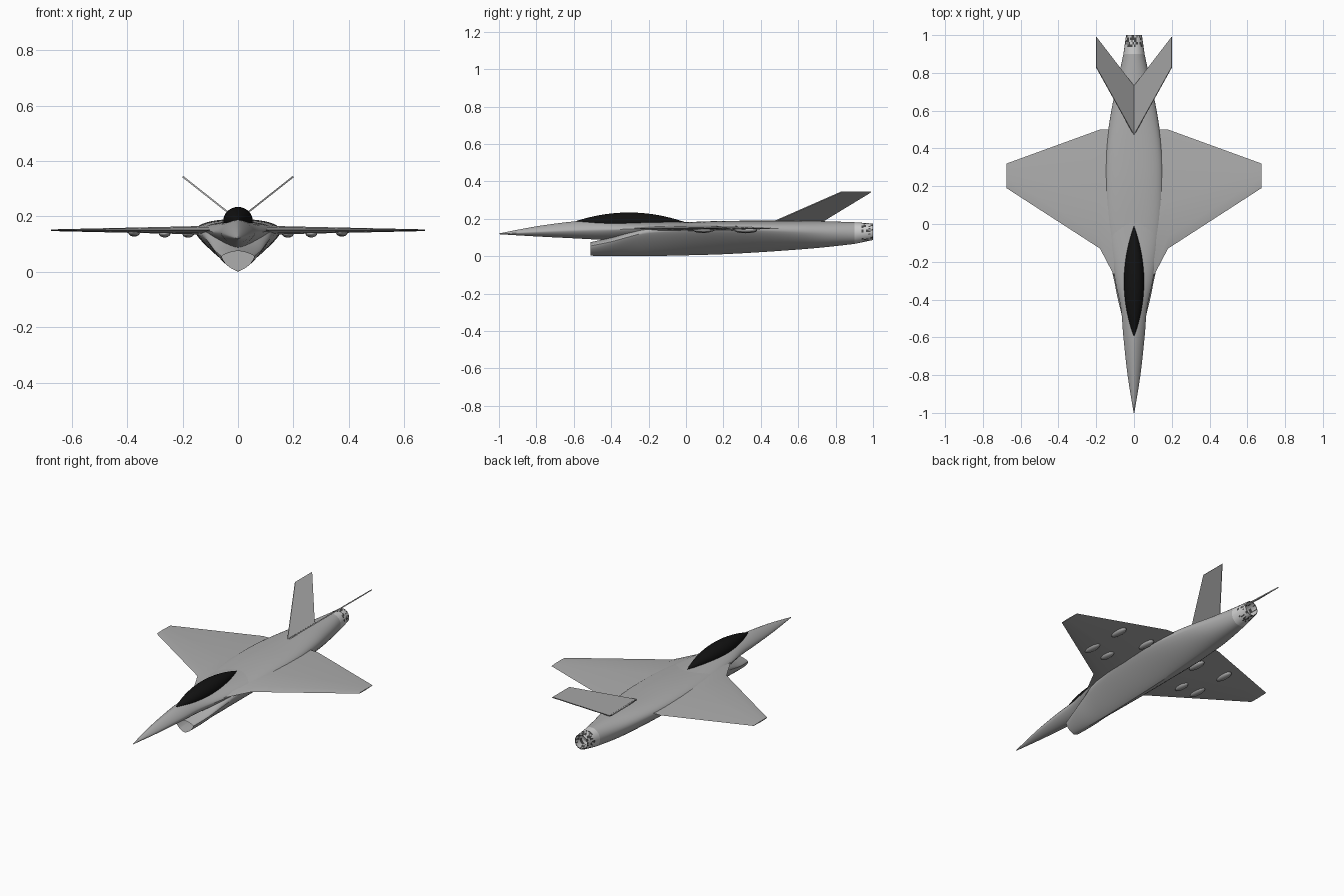
import bpy, bmesh, math, random

random.seed(4)
if "Cube" in bpy.data.objects:
    bpy.data.objects.remove(bpy.data.objects["Cube"])


def material(name, r, g, b):
    m = bpy.data.materials.new(name)
    m.use_nodes = True
    m.diffuse_color = (r, g, b, 1)
    m.node_tree.nodes["Principled BSDF"].inputs["Base Color"].default_value = (r, g, b, 1)
    return m


GREY = material("body grey", 0.42, 0.42, 0.42)
PALE = material("nozzle pale grey", 0.62, 0.62, 0.62)
DARK = material("nozzle dark grey", 0.06, 0.06, 0.06)
BLACK = material("canopy black", 0.006, 0.006, 0.006)


def finish(bm, name, mats, angle=35, mirror=False):
    bmesh.ops.recalc_face_normals(bm, faces=bm.faces)
    mesh = bpy.data.meshes.new(name)
    bm.to_mesh(mesh)
    bm.free()
    ob = bpy.data.objects.new(name, mesh)
    bpy.context.collection.objects.link(ob)
    for m in mats:
        mesh.materials.append(m)
    if mirror:
        ob.modifiers.new("Mirror", 'MIRROR')
    bpy.ops.object.select_all(action='DESELECT')
    bpy.context.view_layer.objects.active = ob
    ob.select_set(True)
    bpy.ops.object.shade_smooth_by_angle(angle=math.radians(angle))
    return ob


def loft(rings):
    """Skin closed rings of points and cap both ends."""
    bm = bmesh.new()
    loops = [[bm.verts.new(p) for p in r] for r in rings]
    n = len(loops[0])
    for a, b in zip(loops, loops[1:]):
        for i in range(n):
            j = (i + 1) % n
            bm.faces.new((a[i], a[j], b[j], b[i]))
    caps = [bm.faces.new(loops[0]), bm.faces.new(loops[-1])]
    return bm, caps


def section(y, w, top, mid, low, n_up=2.0, n_low=2.0, count=40):
    """Cross-section with separate roundness above and below its widest line."""
    pts = []
    for i in range(count):
        a = 2 * math.pi * i / count
        c, s = math.cos(a), math.sin(a)
        p = 2 / (n_up if s > 0 else n_low)
        h = (top - mid) if s > 0 else (mid - low)
        pts.append((math.copysign(w * abs(c) ** p, c), y,
                    mid + math.copysign(h * abs(s) ** p, s)))
    return pts


def smooth(rows, steps=4):
    """Spline between the given stations."""
    out = []
    for i in range(len(rows) - 1):
        p0, p1, p2 = rows[max(i - 1, 0)], rows[i], rows[i + 1]
        p3 = rows[min(i + 2, len(rows) - 1)]
        for k in range(steps):
            t = k / steps
            out.append([b + 0.5 * t * (c - a + t * (2 * a - 5 * b + 4 * c - d
                        + t * (3 * (b - c) + d - a)))
                        for a, b, c, d in zip(p0, p1, p2, p3)])
    return out + [rows[-1]]


# Main fuselage with the chin intake: y, half width, top, widest z, bottom, roundness
body = [
    (-0.51, 0.058, 0.075, 0.055, 0.003, 1.5, 1.5),
    (-0.40, 0.085, 0.102, 0.078, 0.001, 1.7, 1.3),
    (-0.30, 0.105, 0.140, 0.105, 0.001, 2.0, 1.2),
    (-0.20, 0.125, 0.170, 0.128, 0.001, 2.2, 1.2),
    (0.00, 0.148, 0.182, 0.140, 0.005, 2.4, 1.2),
    (0.20, 0.155, 0.189, 0.142, 0.011, 2.4, 1.2),
    (0.40, 0.148, 0.190, 0.140, 0.022, 2.4, 1.3),
    (0.60, 0.120, 0.190, 0.134, 0.036, 2.2, 1.5),
    (0.75, 0.088, 0.187, 0.128, 0.049, 2.0, 1.8),
    (0.90, 0.056, 0.182, 0.124, 0.066, 2.0, 2.0),
]
bm, caps = loft([section(*r) for r in smooth(body)])
bmesh.ops.inset_region(bm, faces=[caps[0]], thickness=0.007)
duct = bmesh.ops.extrude_discrete_faces(bm, faces=[caps[0]])["faces"]
bmesh.ops.translate(bm, verts=duct[0].verts, vec=(0, 0.1, 0))
finish(bm, "fuselage", [GREY])

# Pointed forebody
nose = [
    (-1.00, 0.002, 0.122, 0.120, 0.118, 1.5, 1.6),
    (-0.80, 0.034, 0.160, 0.130, 0.106, 1.5, 1.6),
    (-0.60, 0.056, 0.186, 0.138, 0.096, 1.5, 1.6),
    (-0.45, 0.069, 0.190, 0.142, 0.088, 1.6, 1.5),
    (-0.30, 0.100, 0.187, 0.145, 0.082, 1.6, 1.4),
    (-0.10, 0.132, 0.183, 0.146, 0.080, 2.0, 1.4),
    (0.10, 0.140, 0.182, 0.146, 0.080, 2.2, 1.4),
]
bm, caps = loft([section(*r) for r in smooth(nose)])
finish(bm, "forebody", [GREY])

# Spindle canopy
rings = []
for k in range(25):
    t = -0.999 + 1.998 * k / 24
    f = 1 - t * t
    rings.append(section(-0.305 + 0.295 * t, 0.053 * f, 0.184 + 0.05 * f,
                         0.184, 0.184 - 0.035 * f, count=32))
bm, caps = loft(rings)
finish(bm, "canopy", [BLACK])

# Wings: x, leading y, trailing y, half thickness
airfoil = [(0, 0), (0.1, 0.7), (0.4, 1), (0.75, 0.6), (1, 0),
           (0.75, -0.6), (0.4, -1), (0.1, -0.7)]
stations = [(0.07, -0.34, 0.5, 0.018), (0.18, -0.13, 0.5, 0.014), (0.675, 0.19, 0.32, 0.003)]
bm, caps = loft([[(x, le + t * (te - le), 0.15 + h * th) for t, h in airfoil]
                 for x, le, te, th in stations])
finish(bm, "wings", [GREY], 25, mirror=True)

# Canted tail fins
fin = [(0.0, 0.47, 0.186), (0.2, 0.83, 0.344), (0.2, 0.99, 0.344), (0.0, 0.73, 0.186)]
off = (0.0018, -0.0024)
bm, caps = loft([[(x + s * off[0], y, z + s * off[1]) for x, y, z in fin] for s in (1, -1)])
finish(bm, "tail_fins", [GREY], 25, mirror=True)

# Actuator fairings under the wings
for i, (x, y, z, length) in enumerate([(0.375, 0.095, 0.142, 0.06), (0.375, 0.32, 0.141, 0.06),
                                       (0.18, 0.32, 0.137, 0.06), (0.265, 0.09, 0.138, 0.05)]):
    bm = bmesh.new()
    bmesh.ops.create_uvsphere(bm, u_segments=16, v_segments=10, radius=1)
    for v in bm.verts:
        v.co = (x + 0.021 * v.co.x, y + length * v.co.y, z + 0.014 * v.co.z)
    finish(bm, "wing_fairing_%d" % (i + 1), [GREY], 60, mirror=True)

# Engine nozzle, mottled toward its open end
rows = []
for k in range(9):
    t = k / 8
    rows.append((0.9 + 0.1 * t, 0.056 - 0.014 * t, 0.182 - 0.007 * t, 0.124 + 0.007 * t,
                 0.066 + 0.021 * t))
for k in range(5):
    rows.append((1.0 - 0.02 * k, 0.039, 0.171, 0.131, 0.091))
bm, caps = loft([section(*r) for r in rows])
for f in bm.faces:
    if f.calc_center_median().y > 0.94 and random.random() < 0.35:
        f.material_index = 1
finish(bm, "engine_nozzle", [PALE, DARK])
